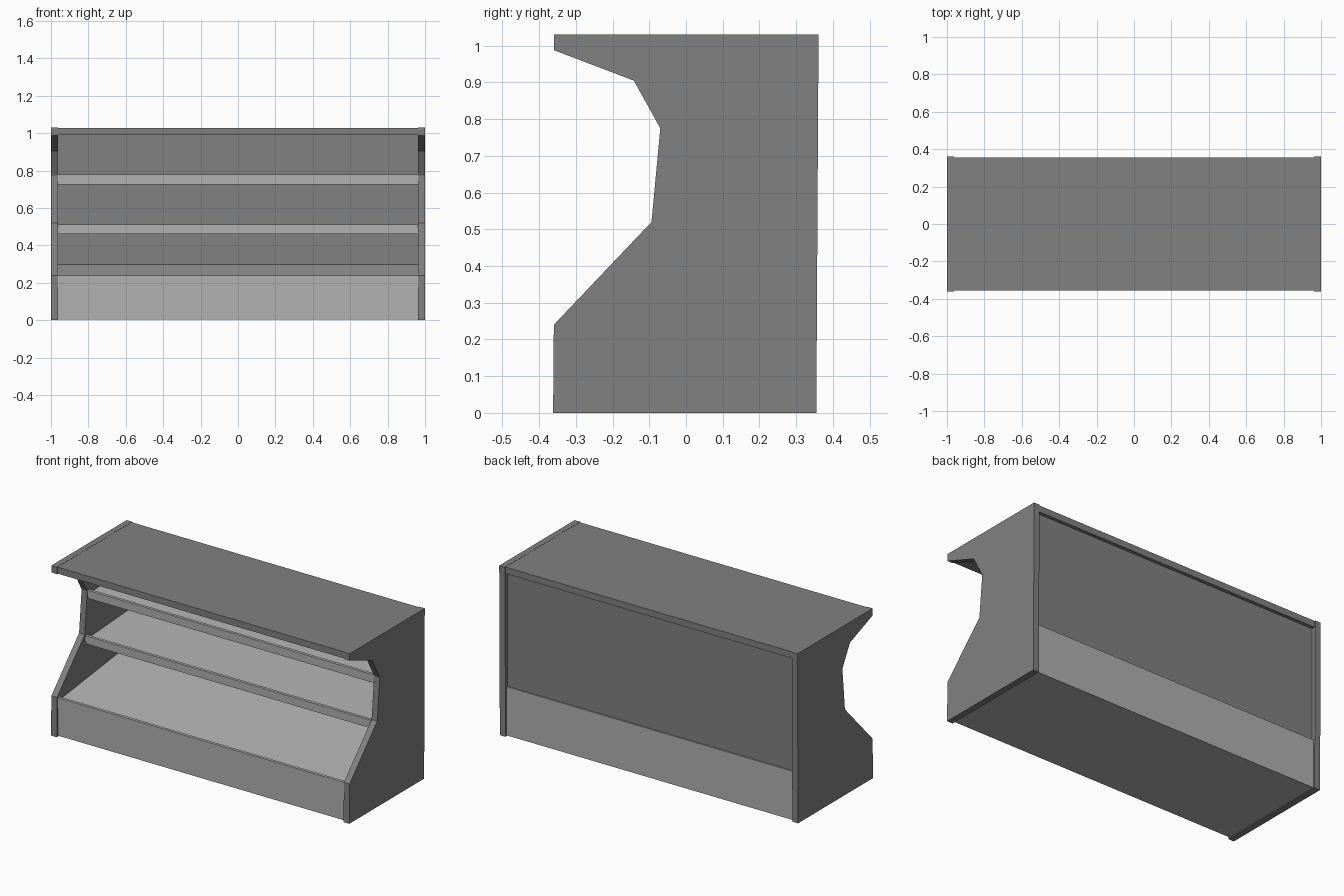
import bpy
import bmesh

cube = bpy.data.objects.get("Cube")
if cube:
    bpy.data.objects.remove(cube, do_unlink=True)


def material(name, grey):
    mat = bpy.data.materials.new(name)
    mat.use_nodes = True
    colour = (grey, grey, grey, 1)
    mat.diffuse_color = colour
    mat.node_tree.nodes["Principled BSDF"].inputs["Base Color"].default_value = colour
    return mat


dark = material("dark grey", 0.22)
light = material("light grey", 0.44)


def extrude_x(name, profile, x0, x1, mat):
    """Sweep a closed (y, z) profile from x0 to x1."""
    bm = bmesh.new()
    face = bm.faces.new([bm.verts.new((x0, y, z)) for y, z in profile])
    swept = bmesh.ops.extrude_face_region(bm, geom=[face])
    verts = [v for v in swept["geom"] if isinstance(v, bmesh.types.BMVert)]
    bmesh.ops.translate(bm, verts=verts, vec=(x1 - x0, 0, 0))
    bmesh.ops.recalc_face_normals(bm, faces=bm.faces)
    mesh = bpy.data.meshes.new(name)
    bm.to_mesh(mesh)
    bm.free()
    mesh.materials.append(mat)
    obj = bpy.data.objects.new(name, mesh)
    bpy.context.collection.objects.link(obj)
    return obj


def box(y0, y1, z0, z1):
    return [(y0, z0), (y1, z0), (y1, z1), (y0, z1)]


INNER = 0.962   # inner face of the side panels
BACK = 0.335    # outer face of the back panel

# Shaped side panels
side = [(-0.362, 0), (-0.36, 0.24), (-0.094, 0.52), (-0.07, 0.775),
        (-0.142, 0.905), (-0.36, 0.988), (-0.36, 1.03), (0.361, 1.03), (0.355, 0)]
extrude_x("left_side_panel", side, INNER, 1, dark)
extrude_x("right_side_panel", side, -1, -INNER, dark)

# Top board and back panel
extrude_x("top_board", box(-0.356, 0.356, 0.99, 1.029), -INNER, INNER, dark)
extrude_x("back_panel", box(BACK - 0.015, BACK, 0.28, 0.99), -INNER, INNER, dark)

# Base with a sloping display deck
base = [(-0.35, 0.005), (0.345, 0.005), (0.345, 0.3), (-0.35, 0.215)]
extrude_x("base", base, -INNER, INNER, light)
extrude_x("base_lip", box(-0.356, -0.338, 0.175, 0.238), -INNER, INNER, light)

# Sloping shelves, each with a front lip
for name, front, bottom in (("lower_shelf", -0.09, 0.46), ("upper_shelf", -0.068, 0.727)):
    slab = [(front + 0.006, bottom), (BACK - 0.015, bottom + 0.02),
            (BACK - 0.015, bottom + 0.05), (front + 0.006, bottom + 0.025)]
    extrude_x(name, slab, -INNER, INNER, light)
    extrude_x(name + "_lip", box(front, front + 0.018, bottom + 0.017, bottom + 0.052),
              -INNER, INNER, light)
